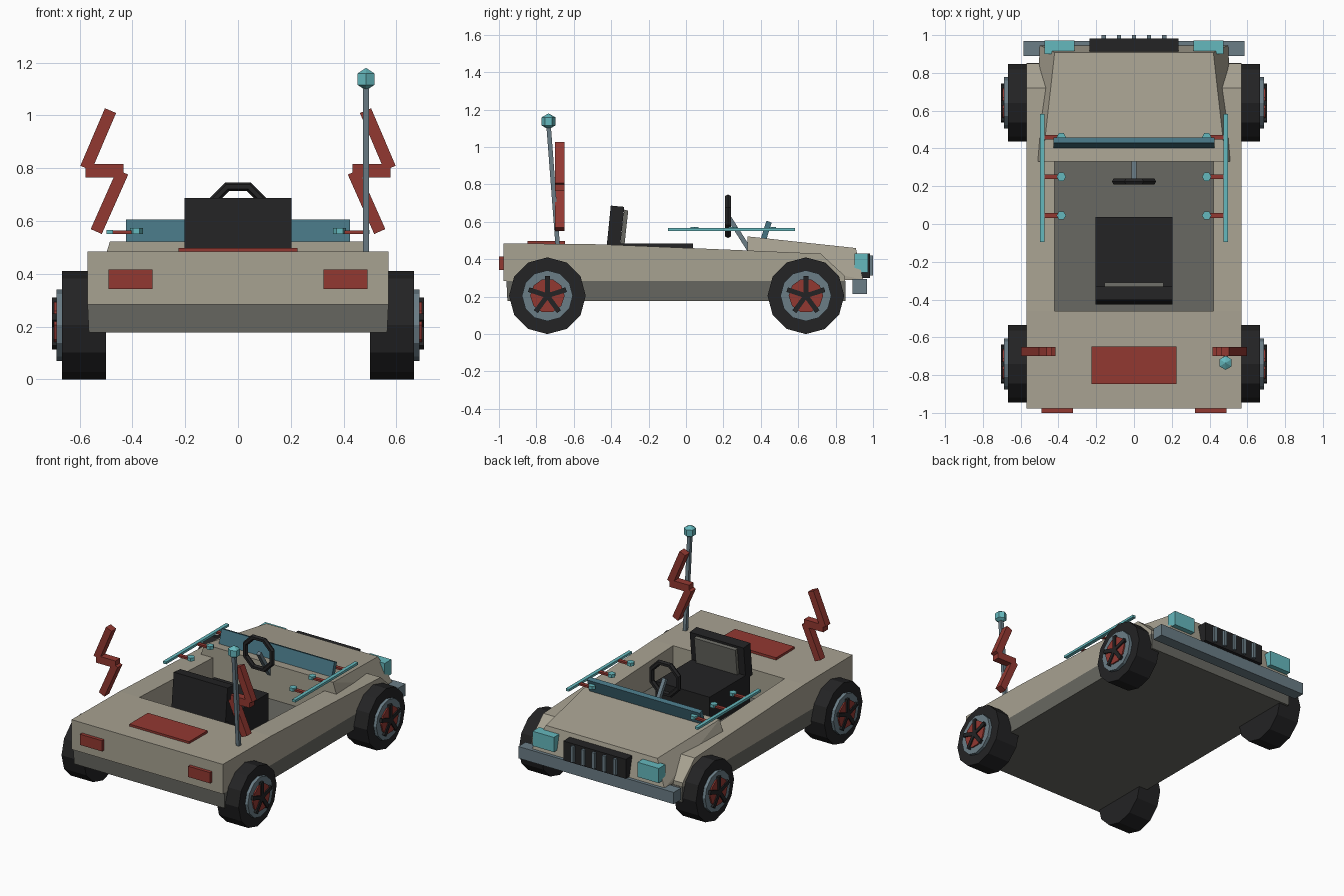
import bpy, bmesh, math
from mathutils import Vector, Matrix

if "Cube" in bpy.data.objects:
    bpy.data.objects.remove(bpy.data.objects["Cube"])


def material(name, r, g, b):
    m = bpy.data.materials.new(name)
    m.diffuse_color = (r, g, b, 1)
    m.use_nodes = True
    m.node_tree.nodes["Principled BSDF"].inputs["Base Color"].default_value = m.diffuse_color
    return m


TAUPE = material("taupe paint", 0.39, 0.36, 0.285)
GREY = material("dark grey", 0.14, 0.14, 0.122)
RED = material("brick red", 0.29, 0.04, 0.031)
BLACK = material("black", 0.017, 0.017, 0.018)
STEEL = material("blue grey", 0.145, 0.205, 0.24)
CYAN = material("cyan", 0.13, 0.48, 0.51)
GLASS = material("teal glass", 0.06, 0.17, 0.22)


def finish(name, bm, mat):
    bmesh.ops.recalc_face_normals(bm, faces=bm.faces[:])
    me = bpy.data.meshes.new(name)
    bm.to_mesh(me)
    bm.free()
    me.materials.append(mat)
    ob = bpy.data.objects.new(name, me)
    bpy.context.collection.objects.link(ob)
    return ob


def box(name, mat, x, y, z):
    """Axis-aligned box from (min, max) ranges."""
    bm = bmesh.new()
    bmesh.ops.create_cube(bm, size=1)
    for v in bm.verts:
        v.co = [r[0] + (c + 0.5) * (r[1] - r[0]) for c, r in zip(v.co, (x, y, z))]
    return finish(name, bm, mat)


def prism(name, mat, yz, x0, x1):
    """Side profile extruded across x."""
    bm = bmesh.new()
    f = bm.faces.new([bm.verts.new((x0, y, z)) for y, z in yz])
    r = bmesh.ops.extrude_face_region(bm, geom=[f])
    for v in r["geom"]:
        if isinstance(v, bmesh.types.BMVert):
            v.co.x = x1
    return finish(name, bm, mat)


def hull(name, mat, half):
    """Convex block from points on the right half."""
    bm = bmesh.new()
    for x, y, z in half:
        bm.verts.new((x, y, z))
        bm.verts.new((-x, y, z))
    bmesh.ops.convex_hull(bm, input=bm.verts[:])
    bmesh.ops.dissolve_limit(bm, angle_limit=0.01, verts=bm.verts[:], edges=bm.edges[:])
    return finish(name, bm, mat)


def cyl_x(name, mat, x0, x1, y, z, r0, n, r1=None):
    """Cylinder along x with a vertex at the top."""
    bm = bmesh.new()
    bmesh.ops.create_cone(bm, cap_ends=True, segments=n, radius1=r0,
                          radius2=r0 if r1 is None else r1, depth=abs(x1 - x0))
    s = 1 if x1 > x0 else -1
    bm.transform(Matrix.Translation(((x0 + x1) / 2, y, z)) @ Matrix.Rotation(s * math.pi / 2, 4, 'Y'))
    return finish(name, bm, mat)


def beam(name, mat, a, b, w, d):
    """Rectangular bar from a to b; w is its width, d its depth near y."""
    a, b = Vector(a), Vector(b)
    zax = (b - a).normalized()
    xax = Vector((0, 1, 0)).cross(zax).normalized()
    rot = Matrix((xax, zax.cross(xax), zax)).transposed().to_4x4()
    bm = bmesh.new()
    bmesh.ops.create_cube(bm, size=1)
    bm.transform(Matrix.Translation((a + b) / 2) @ rot @ Matrix.Diagonal((w, d, (b - a).length, 1)))
    return finish(name, bm, mat)


# Body shell with open cockpit
body = prism("body_shell", TAUPE,
             [(-0.977, 0.283), (-0.977, 0.485), (-0.46, 0.48), (0.33, 0.447),
              (0.72, 0.43), (0.85, 0.31), (0.85, 0.283)], -0.57, 0.57)
cutter = box("cockpit_cutter", TAUPE, (-0.42, 0.42), (-0.46, 0.33), (0.2, 0.7))
cutter.hide_render = True
mod = body.modifiers.new("cockpit", 'BOOLEAN')
mod.operation = 'DIFFERENCE'
mod.solver = 'EXACT'
mod.object = cutter
bpy.context.view_layer.objects.active = body
bpy.ops.object.modifier_apply(modifier=mod.name)
bpy.data.objects.remove(cutter)

# Lower hull, also the cockpit floor
hull("lower_hull", GREY, [(0.57, -0.96, 0.283), (0.565, -0.955, 0.177),
                          (0.57, 0.852, 0.283), (0.565, 0.852, 0.177)])
# Hood
hull("hood", TAUPE, [(0.485, 0.33, 0.522), (0.42, 0.908, 0.46), (0.515, 0.33, 0.43),
                     (0.5, 0.947, 0.29), (0.515, 0.345, 0.29)])

# Nose: grille, ribs, headlights, bumper
box("grille", BLACK, (-0.235, 0.235), (0.9, 0.983), (0.3, 0.432))
for i in range(-2, 3):
    box("grille_rib", STEEL, (i * 0.08 - 0.011, i * 0.08 + 0.011), (0.97, 1.0), (0.312, 0.42))
box("bumper", STEEL, (-0.585, 0.585), (0.89, 0.968), (0.215, 0.295))

# Tail panel
box("engine_cover", RED, (-0.225, 0.225), (-0.848, -0.648), (0.47, 0.498))

for s in (-1, 1):
    box("headlight", CYAN, sorted((s * 0.315, s * 0.475)), (0.9, 0.972), (0.33, 0.43))
    box("tail_light", RED, sorted((s * 0.324, s * 0.49)), (-1.0, -0.96), (0.343, 0.416))

    # Wheels
    for y in (-0.741, 0.641):
        z = 0.205
        cyl_x("tyre", BLACK, s * 0.5, s * 0.667, y, z, 0.205, 12)
        cyl_x("rim", STEEL, s * 0.65, s * 0.688, y, z, 0.136, 12)
        cyl_x("hub_disc", RED, s * 0.68, s * 0.697, y, z, 0.092, 10)
        for k in range(5):
            a = math.tau * k / 5
            spoke = box("wheel_spoke", BLACK, (-0.01, 0.01), (-0.013, 0.013), (0, 0.105))
            spoke.data.transform(Matrix.Translation((s * 0.695, y, z)) @ Matrix.Rotation(a, 4, 'X'))

    # Side rails with brackets and end knobs
    box("side_rail", CYAN, sorted((s * 0.474, s * 0.498)), (-0.095, 0.582), (0.55, 0.566))
    for y in (0.045, 0.25, 0.46):
        box("rail_bracket", RED, sorted((s * 0.39, s * 0.48)), (y - 0.012, y + 0.012), (0.551, 0.564))
        bm = bmesh.new()
        bmesh.ops.create_cone(bm, cap_ends=True, segments=6, radius1=0.025, radius2=0.025, depth=0.022)
        bm.transform(Matrix.Translation((s * 0.385, y, 0.562)) @ Matrix.Rotation(math.pi / 2, 4, 'Z'))
        finish("rail_knob", bm, CYAN)

    # Zigzag fins
    fy = -0.675
    beam("fin_top", RED, (s * 0.483, fy, 1.018), (s * 0.576, fy, 0.8), 0.046, 0.05)
    box("fin_middle", RED, sorted((s * 0.433, s * 0.578)), (fy - 0.025, fy + 0.025), (0.765, 0.815))
    beam("fin_bottom", RED, (s * 0.437, fy, 0.785), (s * 0.537, fy, 0.56), 0.046, 0.05)

# Seat
box("seat_cushion", BLACK, (-0.203, 0.203), (-0.4, 0.037), (0.283, 0.485))
prism("seat_back", BLACK, [(-0.425, 0.46), (-0.402, 0.687), (-0.33, 0.68), (-0.353, 0.46)], -0.203, 0.203)
prism("seat_pad", GREY, [(-0.35, 0.485), (-0.331, 0.665), (-0.309, 0.66), (-0.328, 0.485)], -0.155, 0.155)

# Steering wheel and column
bm = bmesh.new()
N, M = 8, 6
rings = []
for i in range(N):
    a = math.tau * (i + 0.5) / N
    ring = []
    for j in range(M):
        b = math.tau * j / M
        r = 0.108 + 0.018 * math.cos(b)
        ring.append(bm.verts.new((r * math.cos(a), 0.225 + 0.018 * math.sin(b), 0.63 + r * math.sin(a))))
    rings.append(ring)
for i in range(N):
    p, q = rings[i], rings[(i + 1) % N]
    for j in range(M):
        k = (j + 1) % M
        bm.faces.new((p[j], q[j], q[k], p[k]))
finish("steering_wheel", bm, BLACK)
beam("steering_column", STEEL, (0, 0.225, 0.63), (0, 0.345, 0.44), 0.025, 0.025)

# Windshield leaning forward
prism("windshield", GLASS, [(0.397, 0.5), (0.43, 0.606), (0.458, 0.596), (0.425, 0.49)], -0.425, 0.425)

# Antenna
beam("antenna_rod", STEEL, (0.485, -0.685, 0.46), (0.485, -0.735, 1.12), 0.024, 0.024)
bm = bmesh.new()
bmesh.ops.create_uvsphere(bm, u_segments=6, v_segments=3, radius=0.043)
bm.transform(Matrix.Translation((0.485, -0.735, 1.137)))
finish("antenna_ball", bm, CYAN)
